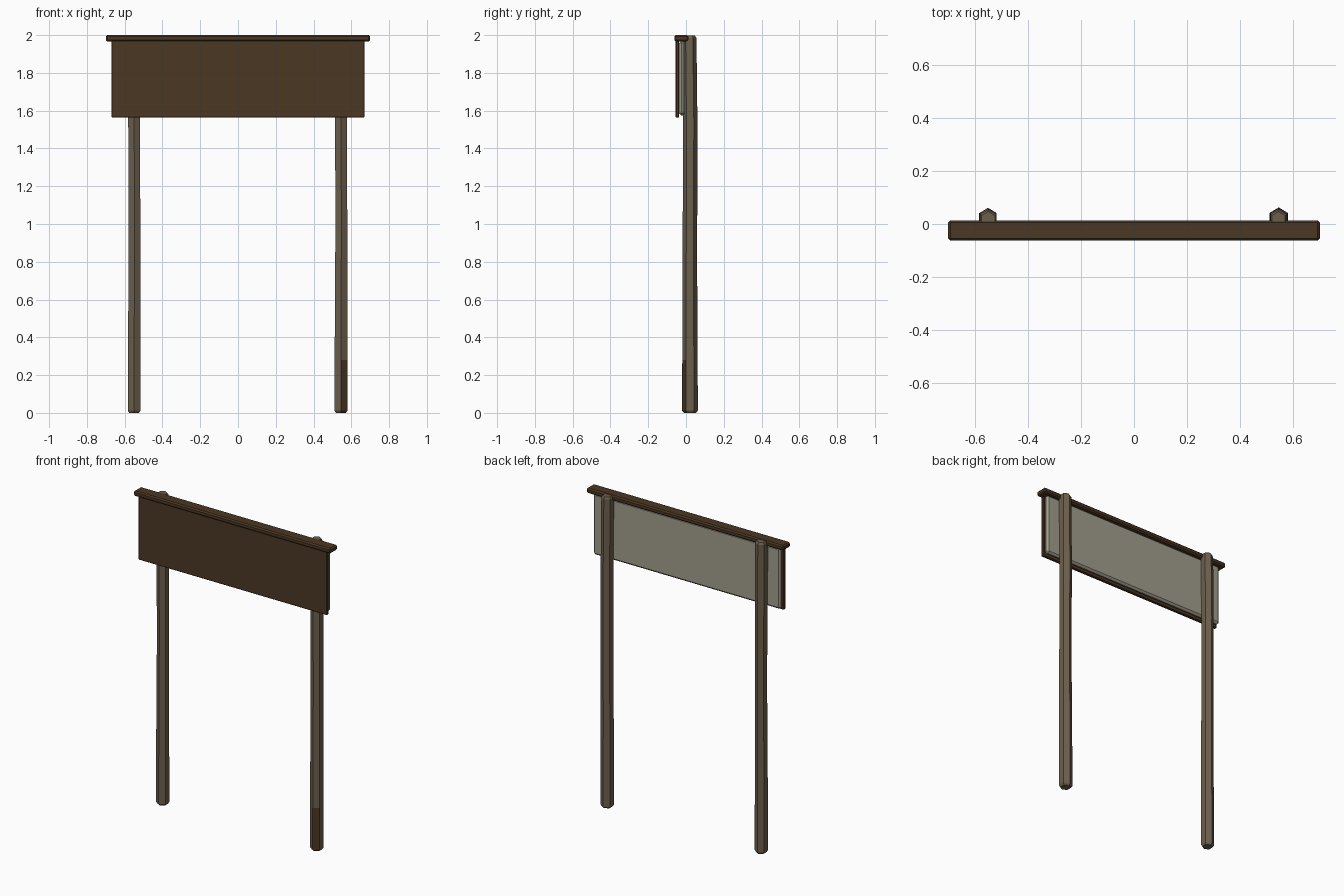
import bpy, bmesh, math

if "Cube" in bpy.data.objects:
    bpy.data.objects.remove(bpy.data.objects["Cube"])


def material(name, rgb):
    m = bpy.data.materials.new(name)
    m.diffuse_color = (*rgb, 1)
    m.use_nodes = True
    m.node_tree.nodes["Principled BSDF"].inputs["Base Color"].default_value = m.diffuse_color
    return m


DARK = material("dark_brown_wood", (0.070, 0.038, 0.017))
POST = material("weathered_wood", (0.150, 0.115, 0.073))
GREY = material("grey_panel", (0.36, 0.34, 0.27))


def finish(name, bm, mats):
    bmesh.ops.recalc_face_normals(bm, faces=bm.faces)
    me = bpy.data.meshes.new(name)
    bm.to_mesh(me)
    bm.free()
    for m in mats:
        me.materials.append(m)
    ob = bpy.data.objects.new(name, me)
    bpy.context.collection.objects.link(ob)
    return ob


def box(name, lo, hi, bevel, mat):
    bm = bmesh.new()
    bmesh.ops.create_cube(bm, size=1)
    for v in bm.verts:
        v.co = [(a + b) / 2 + c * (b - a) for a, b, c in zip(lo, hi, v.co)]
    bmesh.ops.bevel(bm, geom=bm.edges[:], offset=bevel, segments=1, affect='EDGES')
    return finish(name, bm, [mat])


# Slightly crooked six-sided posts: rings of (z, x shift, y shift, scale)
def post(name, x, rings, patch):
    bm = bmesh.new()
    loops = []
    for z, dx, dy, s in rings:
        loops.append([bm.verts.new((x + dx + 0.038 * s * math.cos(a),
                                    0.021 + dy + 0.040 * s * math.sin(a), z))
                      for a in (math.radians(30 + 60 * i) for i in range(6))])
    for lower, upper in zip(loops, loops[1:]):
        for i in range(6):
            j = (i + 1) % 6
            f = bm.faces.new((lower[i], lower[j], upper[j], upper[i]))
            # dark worn patch on the front-right side near the ground
            if patch and i == 4 and upper[i].co.z < 0.3:
                f.material_index = 1
    bm.faces.new(loops[0][::-1])
    bm.faces.new(loops[-1])
    return finish(name, bm, [POST, DARK])


post("left_post", -0.55,
     [(0, 0, 0, 0.8), (0.012, 0, 0, 1), (0.28, 0, 0, 1), (0.6, 0.001, -0.001, 0.96),
      (1.1, 0.002, 0.001, 0.93), (1.55, 0, 0.001, 0.95), (1.985, 0.001, -0.004, 0.96),
      (1.997, 0.001, -0.004, 0.75)], False)
post("right_post", 0.545,
     [(0, 0, 0, 0.8), (0.012, 0, 0, 1.04), (0.28, 0, 0, 1.02), (0.6, 0.001, -0.001, 0.99),
      (0.95, 0.002, 0, 0.96), (1.55, 0.001, 0.001, 0.96), (1.985, 0, -0.004, 0.96),
      (1.997, 0, -0.004, 0.75)], True)

# Sign board: brown front, grey back, cap rail on top
box("front_board", (-0.67, -0.055, 1.563), (0.67, -0.036, 1.972), 0.004, DARK)
box("back_panel", (-0.665, -0.037, 1.575), (0.665, -0.004, 1.97), 0.012, GREY)
box("top_rail", (-0.70, -0.062, 1.967), (0.70, 0.013, 2.0), 0.008, DARK)
